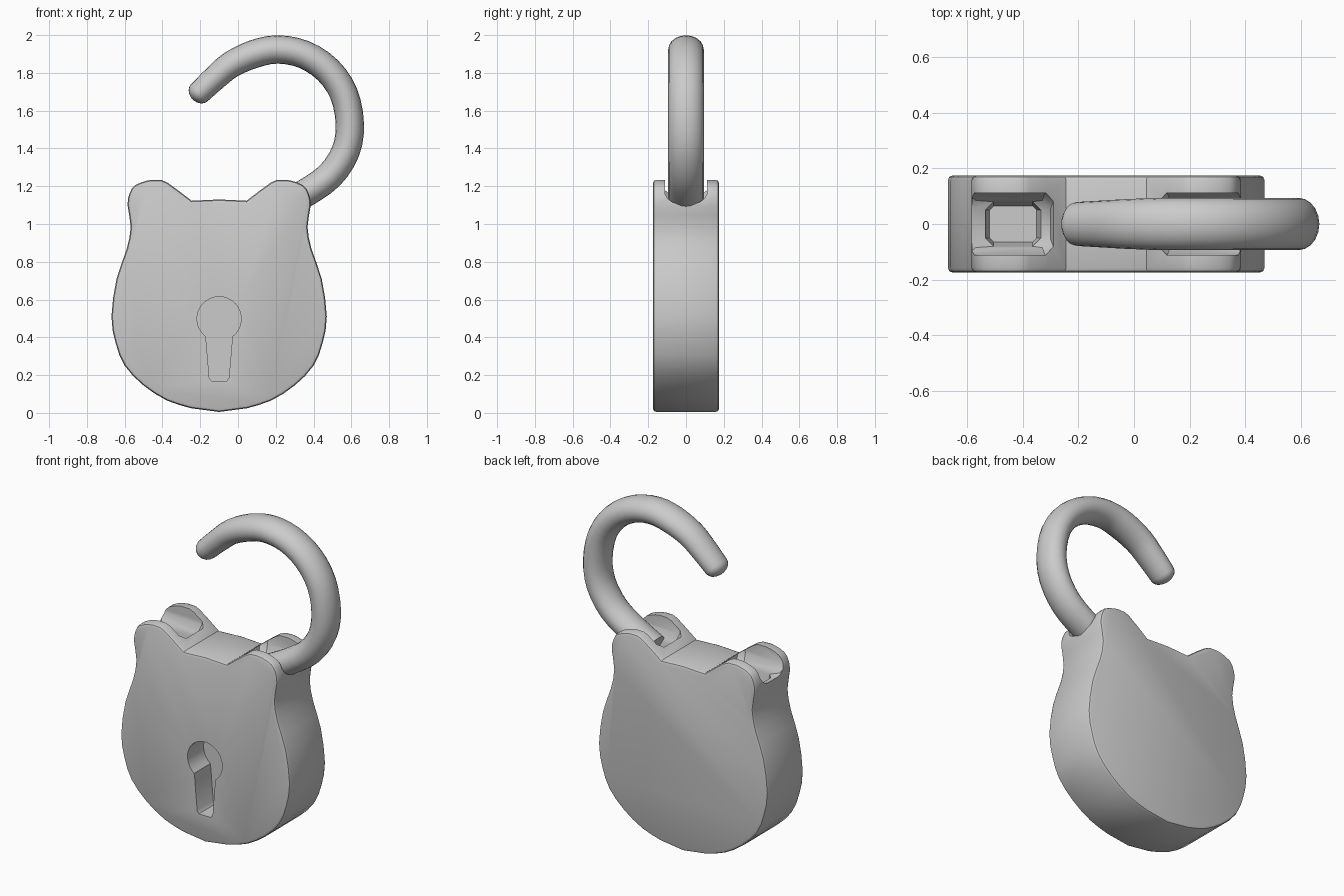
import bpy, bmesh, math
from mathutils import Vector

if "Cube" in bpy.data.objects:
    bpy.data.objects.remove(bpy.data.objects["Cube"])

AXIS_X = -0.1   # symmetry line of the lock body


def finish(bm, name):
    bmesh.ops.recalc_face_normals(bm, faces=bm.faces)
    me = bpy.data.meshes.new(name)
    bm.to_mesh(me)
    bm.free()
    ob = bpy.data.objects.new(name, me)
    bpy.context.collection.objects.link(ob)
    return ob


def loft(rings, name):
    bm = bmesh.new()
    vs = [[bm.verts.new(p) for p in r] for r in rings]
    n = len(rings[0])
    for a, b in zip(vs, vs[1:]):
        for i in range(n):
            j = (i + 1) % n
            bm.faces.new((a[i], a[j], b[j], b[i]))
    bm.faces.new(vs[0])
    bm.faces.new(vs[-1])
    return finish(bm, name)


def plate(outline, y0, y1, name):
    return loft([[(x, y, z) for x, z in outline] for y in (y0, y1)], name)


def spline(pts, steps):
    p = [Vector(q) for q in pts]
    p = [2 * p[0] - p[1]] + p + [2 * p[-1] - p[-2]]
    out = []
    for i in range(1, len(p) - 2):
        a, b, c, d = p[i - 1:i + 3]
        for s in range(steps):
            t = s / steps
            out.append(0.5 * (2 * b + (c - a) * t + (2 * a - 5 * b + 4 * c - d) * t * t
                              + (3 * b - a - 3 * c + d) * t ** 3))
    return out + [p[-2]]


def activate(ob):
    bpy.ops.object.select_all(action='DESELECT')
    ob.select_set(True)
    bpy.context.view_layer.objects.active = ob


def apply_mod(ob, mod):
    activate(ob)
    bpy.ops.object.modifier_apply(modifier=mod.name)


def cut(ob, cutter):
    m = ob.modifiers.new("cut", 'BOOLEAN')
    m.operation, m.solver, m.object = 'DIFFERENCE', 'EXACT', cutter
    apply_mod(ob, m)
    bpy.data.objects.remove(cutter)


# Body: mirrored half outline (distance from axis, height)
half = spline([(0.15, 0.025), (0.275, 0.065), (0.4, 0.145), (0.5, 0.25), (0.548, 0.37),
               (0.57, 0.51), (0.543, 0.71), (0.49, 0.865), (0.468, 0.985), (0.485, 1.1),
               (0.473, 1.165), (0.445, 1.205), (0.38, 1.23), (0.325, 1.233),
               (0.275, 1.22), (0.145, 1.123)], 2)
half = [(p.x, p.y) for p in half]
outline = ([(AXIS_X, 0.005)] + [(AXIS_X + x, z) for x, z in half] + [(AXIS_X, 1.13)]
           + [(AXIS_X - x, z) for x, z in reversed(half)])
body = plate(outline, -0.175, 0.175, "lock_body")
bev = body.modifiers.new("bevel", 'BEVEL')
bev.width, bev.segments, bev.limit_method, bev.angle_limit = 0.018, 2, 'ANGLE', math.radians(60)
apply_mod(body, bev)

# Sockets in the two ears
for side in (-1, 1):
    cx = AXIS_X + side * 0.335
    rings = []
    for z, hx, hy, c, off in ((1.0, 0.085, 0.065, 0.015, 0), (1.09, 0.10, 0.08, 0.03, 0),
                              (1.115, 0.15, 0.085, 0.03, 0.015), (1.16, 0.17, 0.112, 0.03, 0.025),
                              (1.35, 0.20, 0.112, 0.03, 0.03)):
        o = [(hx, hy - c), (hx - c, hy), (c - hx, hy), (-hx, hy - c),
             (-hx, c - hy), (c - hx, -hy), (hx - c, -hy), (hx, c - hy)]
        rings.append([(cx + side * off + x, y, z) for x, y in o])
    cut(body, loft(rings, "socket_cutter"))

# Keyhole
arc = [math.radians(-52 + i * 284 / 24) for i in range(25)]
key = [(AXIS_X + 0.117 * math.cos(a), 0.498 + 0.117 * math.sin(a)) for a in arc]
key += [(AXIS_X + x, z) for x, z in ((-0.068, 0.375), (-0.052, 0.185), (-0.04, 0.168),
                                     (0.04, 0.168), (0.052, 0.185), (0.068, 0.375))]
cut(body, plate(key, -0.3, -0.02, "keyhole_cutter"))

# Shackle: oval section swept along a hook path, rounded at the tip
path = spline([(-0.205, 1.695), (-0.12, 1.775), (-0.035, 1.845), (0.085, 1.9), (0.21, 1.924),
               (0.35, 1.897), (0.475, 1.815), (0.56, 1.69), (0.592, 1.53), (0.57, 1.385),
               (0.485, 1.255), (0.35, 1.16), (0.22, 1.09)], 3)
frames = []
for i, p in enumerate(path):
    t = (path[min(i + 1, len(path) - 1)] - path[max(i - 1, 0)]).normalized()
    frames.append((p, t, 0.84 + 0.16 * min(1, i / 9)))
p0, t0, s0 = frames[0]
tip = [(p0 - t0 * 0.05 * math.sin(a), t0, s0 * math.cos(a))
       for a in (math.radians(d) for d in (80, 60, 40, 20))]
rings = []
for p, t, s in tip + frames:
    n = Vector((-t.y, t.x))
    ring = []
    for k in range(20):
        a = k * math.tau / 20
        q = p + n * (0.075 * s * math.cos(a))
        ring.append((q.x, 0.094 * s * math.sin(a), q.y))
    rings.append(ring)
shackle = loft(rings, "shackle")

for ob in (body, shackle):
    activate(ob)
    bpy.ops.object.shade_smooth_by_angle(angle=math.radians(35))
